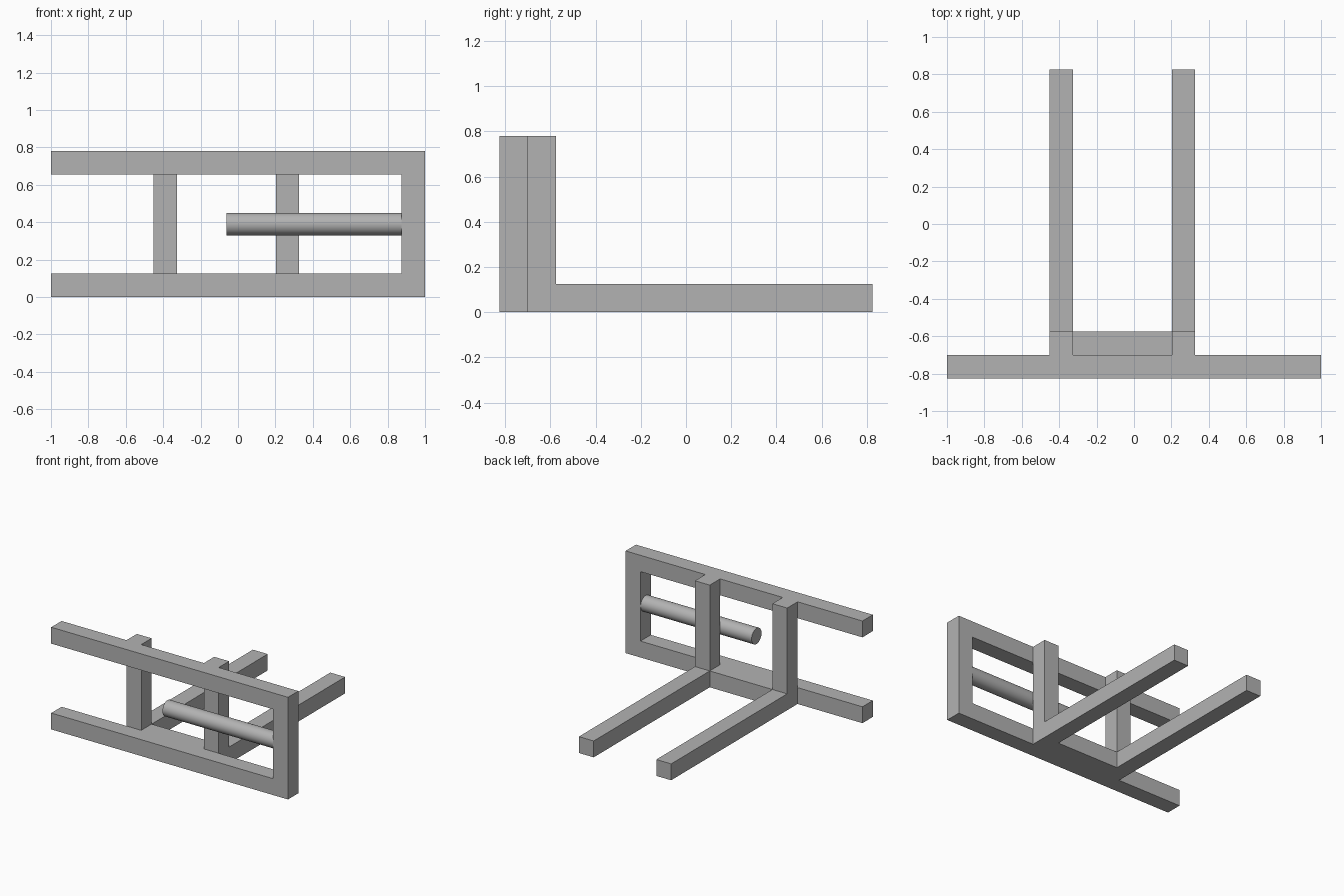
import bpy
import bmesh
import math
from mathutils import Vector

cube = bpy.data.objects.get("Cube")
if cube:
    bpy.data.objects.remove(cube, do_unlink=True)

BAR = 0.125                   # thickness of every square bar
HEIGHT = 0.78
FRONT, BACK = -0.825, 0.825
FRAME_BACK = FRONT + BAR
POST_BACK = FRAME_BACK + BAR
LEG_STARTS = {"right": -0.452, "left": 0.202}

grey = bpy.data.materials.new("plain grey")
grey.use_nodes = True
colour = (0.45, 0.45, 0.45, 1)
grey.diffuse_color = colour
grey.node_tree.nodes["Principled BSDF"].inputs["Base Color"].default_value = colour


def extrude(name, outline, direction):
    """Make a solid by sweeping a flat outline along a direction."""
    bm = bmesh.new()
    face = bm.faces.new([bm.verts.new(p) for p in outline])
    swept = bmesh.ops.extrude_face_region(bm, geom=[face], use_keep_orig=True)
    verts = [g for g in swept["geom"] if isinstance(g, bmesh.types.BMVert)]
    bmesh.ops.translate(bm, verts=verts, vec=Vector(direction))
    bmesh.ops.recalc_face_normals(bm, faces=bm.faces)
    mesh = bpy.data.meshes.new(name)
    bm.to_mesh(mesh)
    bm.free()
    mesh.materials.append(grey)
    obj = bpy.data.objects.new(name, mesh)
    bpy.context.collection.objects.link(obj)
    return obj


# Front frame: two long rails closed by a post on the left side
inner = 1 - BAR
frame = [(-1, 0), (1, 0), (1, HEIGHT), (-1, HEIGHT), (-1, HEIGHT - BAR),
         (inner, HEIGHT - BAR), (inner, BAR), (-1, BAR)]
extrude("front_frame", [(x, FRONT, z) for x, z in frame], (0, BAR, 0))

# L-shaped supports: an upright behind the frame and a long floor leg
support = [(FRAME_BACK, 0), (BACK, 0), (BACK, BAR), (POST_BACK, BAR),
           (POST_BACK, HEIGHT), (FRAME_BACK, HEIGHT)]
for side, x in LEG_STARTS.items():
    extrude(side + "_support", [(x, y, z) for y, z in support], (BAR, 0, 0))

# Floor crossbar between the supports
x0, x1 = LEG_STARTS["right"] + BAR, LEG_STARTS["left"]
cross = [(FRAME_BACK, 0), (POST_BACK, 0), (POST_BACK, BAR), (FRAME_BACK, BAR)]
extrude("floor_crossbar", [(x0, y, z) for y, z in cross], (x1 - x0, 0, 0))

# Round rod reaching inward from the frame post
rod_end = -0.062
bpy.ops.mesh.primitive_cylinder_add(
    vertices=48, radius=0.06, depth=inner - rod_end,
    location=((inner + rod_end) / 2, FRONT + BAR / 2, HEIGHT / 2),
    rotation=(0, math.pi / 2, 0))
rod = bpy.context.object
rod.name = "round_rod"
rod.data.materials.append(grey)
bpy.ops.object.shade_smooth_by_angle(angle=math.radians(35))
